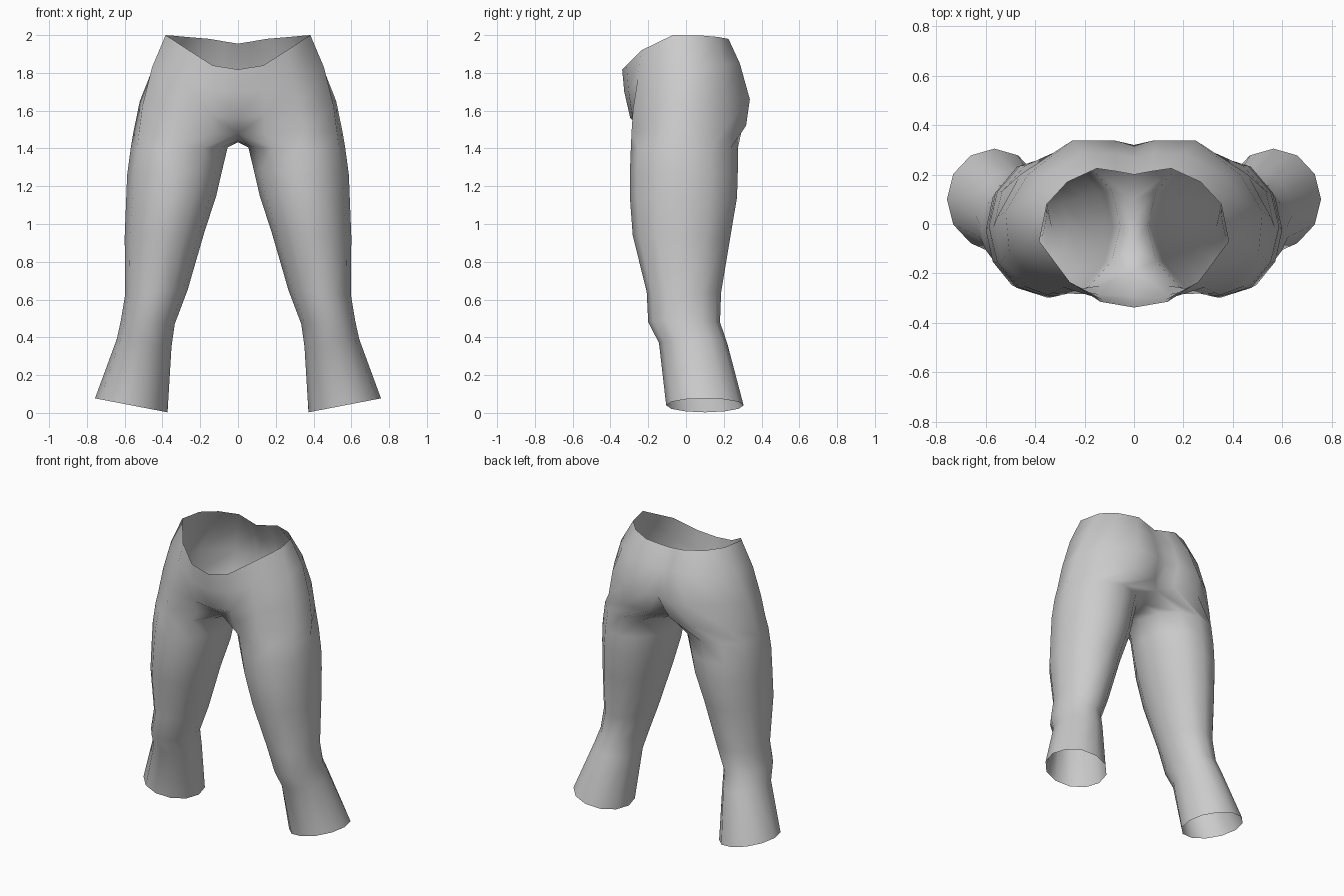
import bpy, bmesh, math

grey = bpy.data.materials.new("light grey cloth")
grey.diffuse_color = (0.6, 0.6, 0.6, 1)

# Half rings of the hips, from front centre round the side to back centre
HIPS = [
    [(0, -.338, 1.818), (.135, -.315, 1.84), (.26, -.235, 1.92), (.383, -.07, 2.0), (.353, .08, 1.998),
     (.27, .17, 1.99), (.15, .225, 1.98), (.07, .213, 1.966), (0, .2, 1.955)],
    [(0, -.327, 1.70), (.13, -.305, 1.71), (.29, -.255, 1.77), (.455, -.09, 1.83), (.445, .08, 1.84),
     (.36, .2, 1.84), (.21, .285, 1.85), (.08, .285, 1.84), (0, .27, 1.83)],
    [(0, -.295, 1.56), (.14, -.285, 1.57), (.33, -.28, 1.61), (.505, -.11, 1.63), (.52, .05, 1.65),
     (.43, .2, 1.67), (.25, .338, 1.66), (.08, .338, 1.66), (0, .32, 1.66)],
    [(0, -.19, 1.48), (.14, -.25, 1.48), (.35, -.288, 1.49), (.525, -.13, 1.48), (.553, .03, 1.49),
     (.46, .2, 1.5), (.26, .318, 1.52), (.08, .30, 1.52), (0, .22, 1.50)],
]
CROTCH = [(0, .10, 1.45), (0, .01, 1.433), (0, -.09, 1.44)]   # back to front

# Leg rings: inner x, outer x, front y, back y, inner z, outer z
LEG = [
    (.055, .568, -.292, .275, 1.405, 1.40),
    (.085, .587, -.297, .274, 1.28, 1.26),
    (.115, .592, -.297, .270, 1.15, 1.13),
    (.18, .60, -.282, .236, .95, .93),
    (.267, .597, -.208, .186, .65, .63),
    (.335, .620, -.20, .180, .47, .49),
    (.352, .642, -.143, .218, .35, .39),
    (.373, .757, -.105, .305, .003, .077),
]


def leg_ring(x0, x1, y0, y1, z0, z1):
    pts = []
    for k in range(12):
        a = math.radians(30 * k - 30)
        s = math.sin(a)
        pts.append(((x0 + x1) / 2 + (x1 - x0) / 2 * s,
                    (y0 + y1) / 2 - (y1 - y0) / 2 * math.cos(a),
                    (z0 + z1) / 2 + (z1 - z0) / 2 * s))
    return pts


bm = bmesh.new()


def verts(points):
    return [bm.verts.new(p) for p in points]


def bridge(upper, lower, closed):
    n = len(upper)
    for i in range(n if closed else n - 1):
        j = (i + 1) % n
        bm.faces.new((lower[i], lower[j], upper[j], upper[i]))


# Hips, open at the waist
rings = [verts(r) for r in HIPS]
for up, low in zip(rings, rings[1:]):
    bridge(up, low, False)

# Crotch points close the last hip ring into the top of the leg
top = rings[-1] + verts(CROTCH)
for row in LEG:
    low = verts(leg_ring(*row))
    bridge(top, low, True)
    top = low

for f in bm.faces:
    f.smooth = True
mesh = bpy.data.meshes.new("trousers")
bm.to_mesh(mesh)
bm.free()
mesh.materials.append(grey)
trousers = bpy.data.objects.new("trousers", mesh)
bpy.context.collection.objects.link(trousers)

# Left half
mirror = trousers.modifiers.new("mirror", 'MIRROR')
mirror.use_clip = True
mirror.merge_threshold = 0.001
